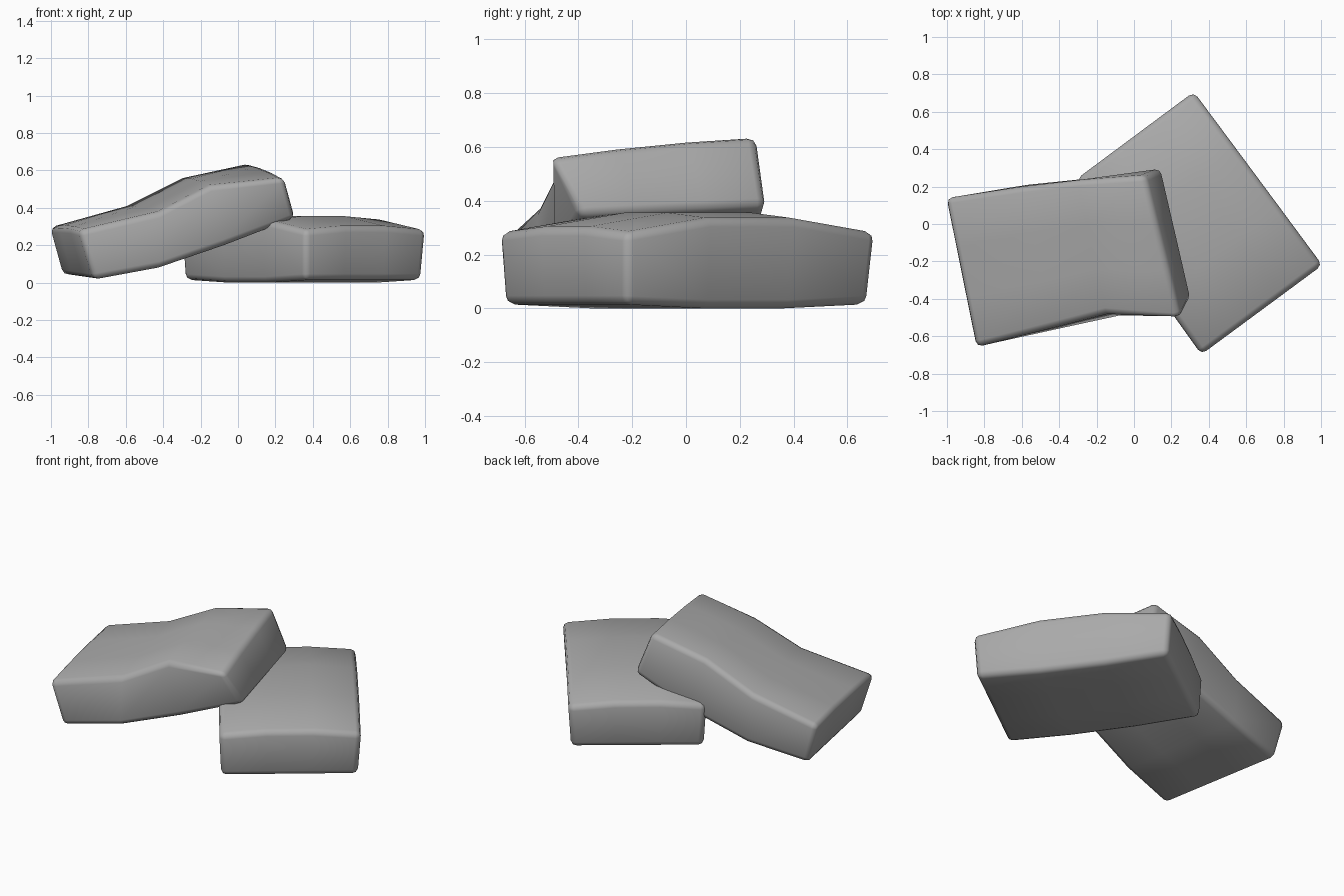
import bpy, bmesh, math
from mathutils import Vector

if "Cube" in bpy.data.objects:
    bpy.data.objects.remove(bpy.data.objects["Cube"], do_unlink=True)

GREY = (0.4, 0.4, 0.4, 1.0)
stone = bpy.data.materials.new("stone_grey")
stone.use_nodes = True
stone.diffuse_color = GREY
stone.node_tree.nodes["Principled BSDF"].inputs["Base Color"].default_value = GREY

STRIPS = 3


def add_slab(name, near_top, far_top, near_base, far_base, crown):
    """Loft a slab between four corner rails, with a crowned top."""
    bm = bmesh.new()
    rows = []
    for nt, ft, nb, fb in zip(near_top, far_top, near_base, far_base):
        ring = []
        for start, end, lift in ((nt, ft, crown), (fb, nb, 0)):
            for i in range(STRIPS + 1):
                t = i / STRIPS
                p = Vector(start).lerp(Vector(end), t)
                p.z += lift * math.sin(math.pi * t)
                ring.append(bm.verts.new(p))
        rows.append(ring)
    n = len(rows[0])
    for a, b in zip(rows, rows[1:]):
        for i in range(n):
            j = (i + 1) % n
            bm.faces.new((a[i], a[j], b[j], b[i]))
    # End caps, in strips matching the top
    for ring in (rows[0], rows[-1]):
        for i in range(STRIPS):
            bm.faces.new((ring[i], ring[i + 1], ring[n - 2 - i], ring[n - 1 - i]))
    bmesh.ops.recalc_face_normals(bm, faces=bm.faces)
    mesh = bpy.data.meshes.new(name)
    bm.to_mesh(mesh)
    bm.free()
    mesh.materials.append(stone)
    obj = bpy.data.objects.new(name, mesh)
    bpy.context.collection.objects.link(obj)
    # Softly rounded rim
    bevel = obj.modifiers.new("rounded_rim", "BEVEL")
    bevel.width = 0.032
    bevel.segments = 2
    bevel.limit_method = "ANGLE"
    bevel.angle_limit = math.radians(45)
    mesh.shade_smooth()
    return obj


def rail(start, end, heights):
    """Straight rail in plan with its own height at each station."""
    a, b = Vector(start), Vector(end)
    last = len(heights) - 1
    return [(*a.lerp(b, i / last), z) for i, z in enumerate(heights)]


# Flat lower slab, turned in plan
top_z = (0.28, 0.335, 0.335, 0.28)
base_z = (0.015, 0.0, 0.0, 0.015)
add_slab("lower_slab",
         rail((0.36, -0.70), (-0.31, 0.24), top_z),
         rail((1.01, -0.22), (0.32, 0.71), top_z),
         rail((0.36, -0.68), (-0.29, 0.24), base_z),
         rail((0.985, -0.22), (0.32, 0.68), base_z),
         0.024)

# Bent upper slab leaning on the lower one
add_slab("leaning_slab",
         [(-0.85, -0.66, 0.28), (-0.42, -0.55, 0.38), (-0.15, -0.48, 0.52), (0.25, -0.51, 0.56)],
         [(-1.01, 0.14, 0.295), (-0.6, 0.2, 0.41), (-0.3, 0.235, 0.56), (0.06, 0.26, 0.64)],
         [(-0.77, -0.64, 0.015), (-0.42, -0.565, 0.08), (-0.07, -0.49, 0.2), (0.31, -0.39, 0.345)],
         [(-0.94, 0.13, 0.04), (-0.57, 0.21, 0.1), (-0.18, 0.25, 0.22), (0.15, 0.3, 0.38)],
         0.01)
